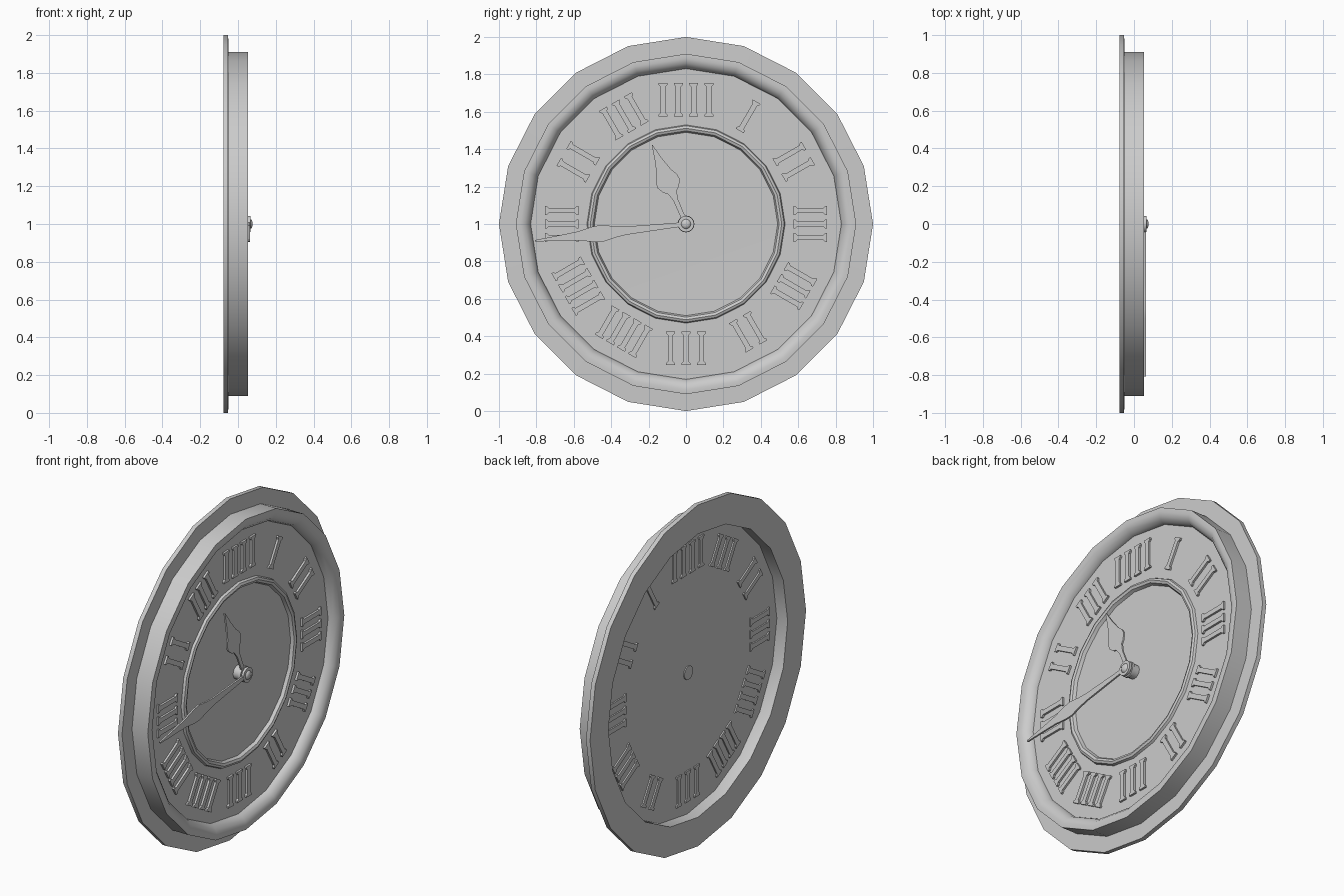
import bpy, bmesh, math
from mathutils import Vector

if "Cube" in bpy.data.objects:
    bpy.data.objects.remove(bpy.data.objects["Cube"])

SIDES = 20
CZ = 1.0


def finish(name, bm, angle=40):
    bmesh.ops.recalc_face_normals(bm, faces=bm.faces)
    me = bpy.data.meshes.new(name)
    bm.to_mesh(me)
    bm.free()
    ob = bpy.data.objects.new(name, me)
    bpy.context.collection.objects.link(ob)
    bpy.ops.object.select_all(action='DESELECT')
    ob.select_set(True)
    bpy.context.view_layer.objects.active = ob
    bpy.ops.object.shade_smooth_by_angle(angle=math.radians(angle))
    return ob


def lathe(name, profile, sides, closed=False):
    """Spin (x, radius) points around the x axis through the clock centre."""
    bm = bmesh.new()
    rings = []
    for x, r in profile:
        if r == 0:
            rings.append([bm.verts.new((x, 0, CZ))] * sides)
        else:
            rings.append([bm.verts.new((x, r * math.sin(2 * math.pi * i / sides),
                                        CZ + r * math.cos(2 * math.pi * i / sides)))
                          for i in range(sides)])
    pairs = list(zip(rings, rings[1:]))
    if closed:
        pairs.append((rings[-1], rings[0]))
    for a, b in pairs:
        for i in range(sides):
            j = (i + 1) % sides
            quad = list(dict.fromkeys([a[i], a[j], b[j], b[i]]))
            if len(quad) > 2:
                bm.faces.new(quad)
    return finish(name, bm)


def prism(bm, outline, x0, x1, clock_angle):
    """Extrude (side, along) points from x0 to x1, turned clockwise from 12."""
    s, c = math.sin(clock_angle), math.cos(clock_angle)
    lo, hi = [[bm.verts.new((x, u * c + v * s, CZ - u * s + v * c))
               for u, v in outline] for x in (x0, x1)]
    bm.faces.new(lo)
    bm.faces.new(hi)
    n = len(outline)
    for i in range(n):
        j = (i + 1) % n
        bm.faces.new((lo[i], lo[j], hi[j], hi[i]))


def hand(name, half, x0, x1, tip):
    """Symmetric hand from (along, half width) points, pointing at tip (y, z)."""
    bm = bmesh.new()
    outline = [(w, a) for a, w in half] + [(-w, a) for a, w in reversed(half)]
    prism(bm, outline, x0, x1, math.atan2(tip[0], tip[1]))
    return finish(name, bm, 30)


# Wide back flange and raised rim, hollow behind
lathe("rim", [(-.078, .83), (-.078, 1), (-.052, 1), (-.05, .91), (.052, .91),
              (.054, .885), (.046, .86), (.025, .838), (0, .83)],
      SIDES, closed=True)

# Dial sheet with the raised bead around its centre
lathe("dial", [(-.012, 0), (-.012, .48), (-.008, .53), (-.008, .835), (.002, .835),
               (.002, .53), (.016, .525), (.022, .512), (.016, .498),
               (-.002, .49), (-.004, 0)], SIDES)

# Hour markers: plain batons filling the width of each hour mark
widths = [.06, .13, .18, .18, .12, .20, .24, .25, .18, .14, .19, .28]
bm = bmesh.new()
for hour, w in enumerate(widths, 1):
    count = max(1, round(w / .065))
    for k in range(count):
        u = 0 if count == 1 else (k / (count - 1) - .5) * (w - .035)
        b = .014
        foot = .024
        right = [(foot, .575), (foot, .585), (b, .595), (b, .735), (foot, .745), (foot, .755)]
        shape = [(u + p, v) for p, v in right] + [(u - p, v) for p, v in reversed(right)]
        prism(bm, shape, -.016, .014, math.radians(30 * hour))
finish("hour_markers", bm, 30)

# Spade shaped hour hand and long leaf shaped minute hand
hand("hour_hand", [(-.02, .018), (.05, .012), (.14, .013), (.185, .025), (.2, .045),
                   (.235, .064), (.265, .061), (.30, .042), (.37, .021), (.46, .002)],
     .034, .044, (-.18, .42))
hand("minute_hand", [(-.02, .018), (.05, .012), (.32, .022), (.38, .03), (.45, .045),
                     (.5, .041), (.58, .024), (.7, .013), (.812, .004)],
     .054, .064, (-.81, -.09))

# Centre spindle, hand collars and end knob
lathe("spindle", [(-.018, 0), (-.018, .04), (.03, .04), (.03, .045), (.046, .045),
                  (.046, .036), (.052, .036), (.052, .043), (.066, .043),
                  (.066, .026), (.072, .022), (.076, .012), (.077, 0)], 16)
